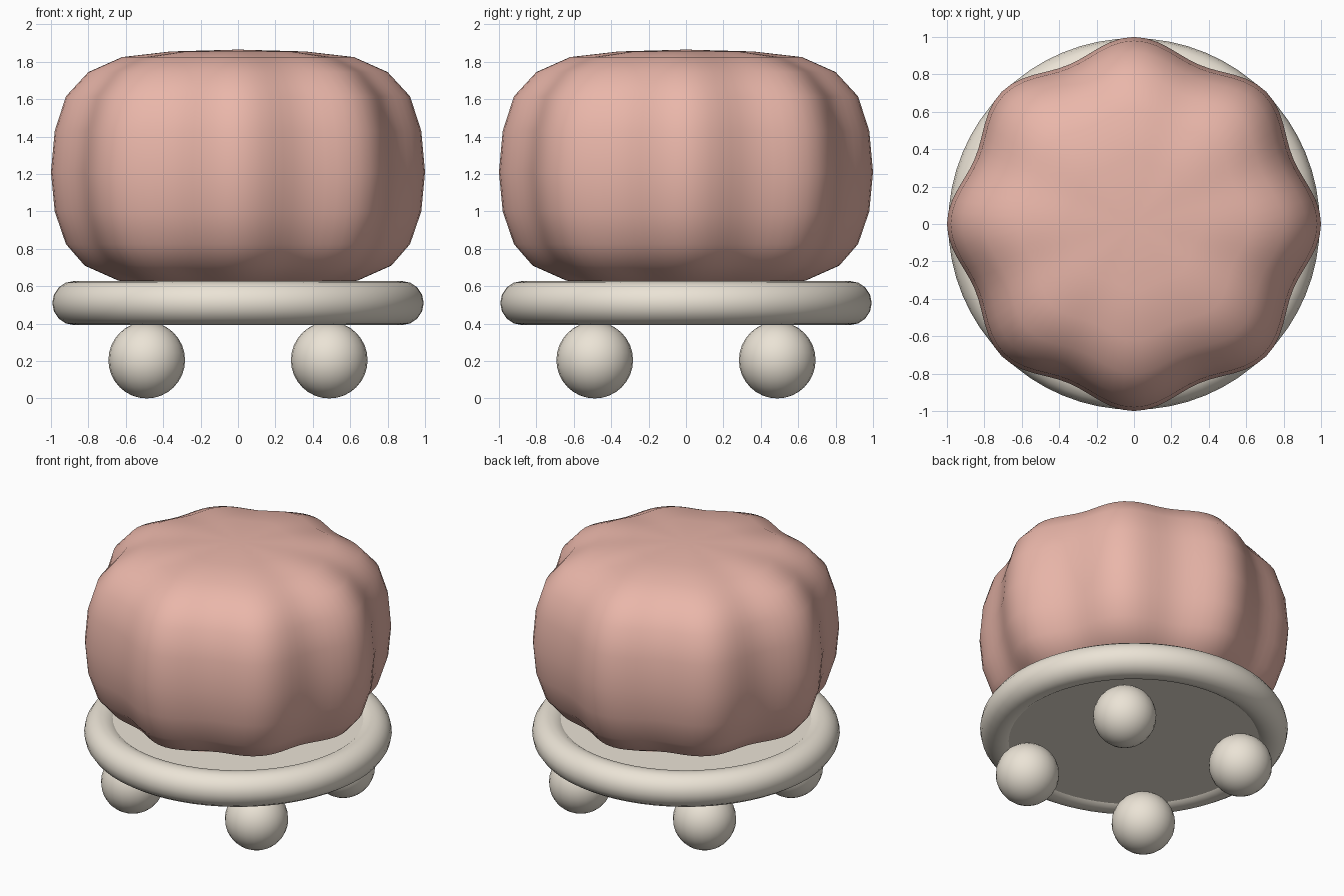
import bpy, bmesh
from math import cos, sin, pi, radians

if "Cube" in bpy.data.objects:
    bpy.data.objects.remove(bpy.data.objects["Cube"])


def material(name, color):
    m = bpy.data.materials.new(name)
    m.diffuse_color = (*color, 1)
    m.use_nodes = True
    m.node_tree.nodes["Principled BSDF"].inputs["Base Color"].default_value = m.diffuse_color
    return m


fabric = material("coral_fabric", (0.82, 0.47, 0.40))
cream = material("cream_wood", (0.83, 0.77, 0.67))


def lathe(name, profile, mat, segments, lobes=0, depth=0.0, angle=40):
    """Revolve (radius, z) points running top pole to bottom pole; optional lobes."""
    bm = bmesh.new()
    top = bm.verts.new((0, 0, profile[0][1]))
    bottom = bm.verts.new((0, 0, profile[-1][1]))
    rings = []
    for r, z in profile[1:-1]:
        ring = []
        for i in range(segments):
            a = 2 * pi * i / segments
            k = r * (1 - depth * (1 - cos(lobes * a)) / 2)
            ring.append(bm.verts.new((k * cos(a), k * sin(a), z)))
        rings.append(ring)
    for i in range(segments):
        j = (i + 1) % segments
        bm.faces.new((top, rings[0][i], rings[0][j]))
        bm.faces.new((bottom, rings[-1][j], rings[-1][i]))
        for u, l in zip(rings, rings[1:]):
            bm.faces.new((u[i], l[i], l[j], u[j]))
    bmesh.ops.recalc_face_normals(bm, faces=bm.faces)
    me = bpy.data.meshes.new(name)
    bm.to_mesh(me)
    bm.free()
    ob = bpy.data.objects.new(name, me)
    bpy.context.collection.objects.link(ob)
    finish(ob, name, mat, angle)
    return ob


def finish(ob, name, mat, angle=40):
    ob.name = name
    ob.data.materials.append(mat)
    bpy.ops.object.select_all(action='DESELECT')
    ob.select_set(True)
    bpy.context.view_layer.objects.active = ob
    bpy.ops.object.shade_smooth_by_angle(angle=radians(angle))


# Puffy eight-lobed cushion
lathe("cushion", [(0, 1.865), (0.36, 1.855), (0.62, 1.825), (0.80, 1.745),
                  (0.92, 1.615), (0.98, 1.43), (1.0, 1.21), (0.98, 1.0),
                  (0.92, 0.825), (0.82, 0.71), (0.64, 0.63), (0.36, 0.595),
                  (0, 0.585)], fabric, 96, lobes=8, depth=0.08, angle=60)

# Flat base plate inside the rim
lathe("base_plate", [(0, 0.605), (0.86, 0.605), (0.86, 0.415), (0, 0.415)], cream, 64)

# Rounded rim
bpy.ops.mesh.primitive_torus_add(major_radius=0.875, minor_radius=0.118,
                                 major_segments=64, minor_segments=16,
                                 location=(0, 0, 0.51))
finish(bpy.context.object, "base_rim", cream)

# Four ball feet
for x, fx in ((-1, "left"), (1, "right")):
    for y, fy in ((-1, "front"), (1, "back")):
        bpy.ops.mesh.primitive_uv_sphere_add(segments=24, ring_count=16, radius=0.205,
                                             location=(0.488 * x, 0.488 * y, 0.205))
        finish(bpy.context.object, f"foot_{fy}_{fx}", cream)
